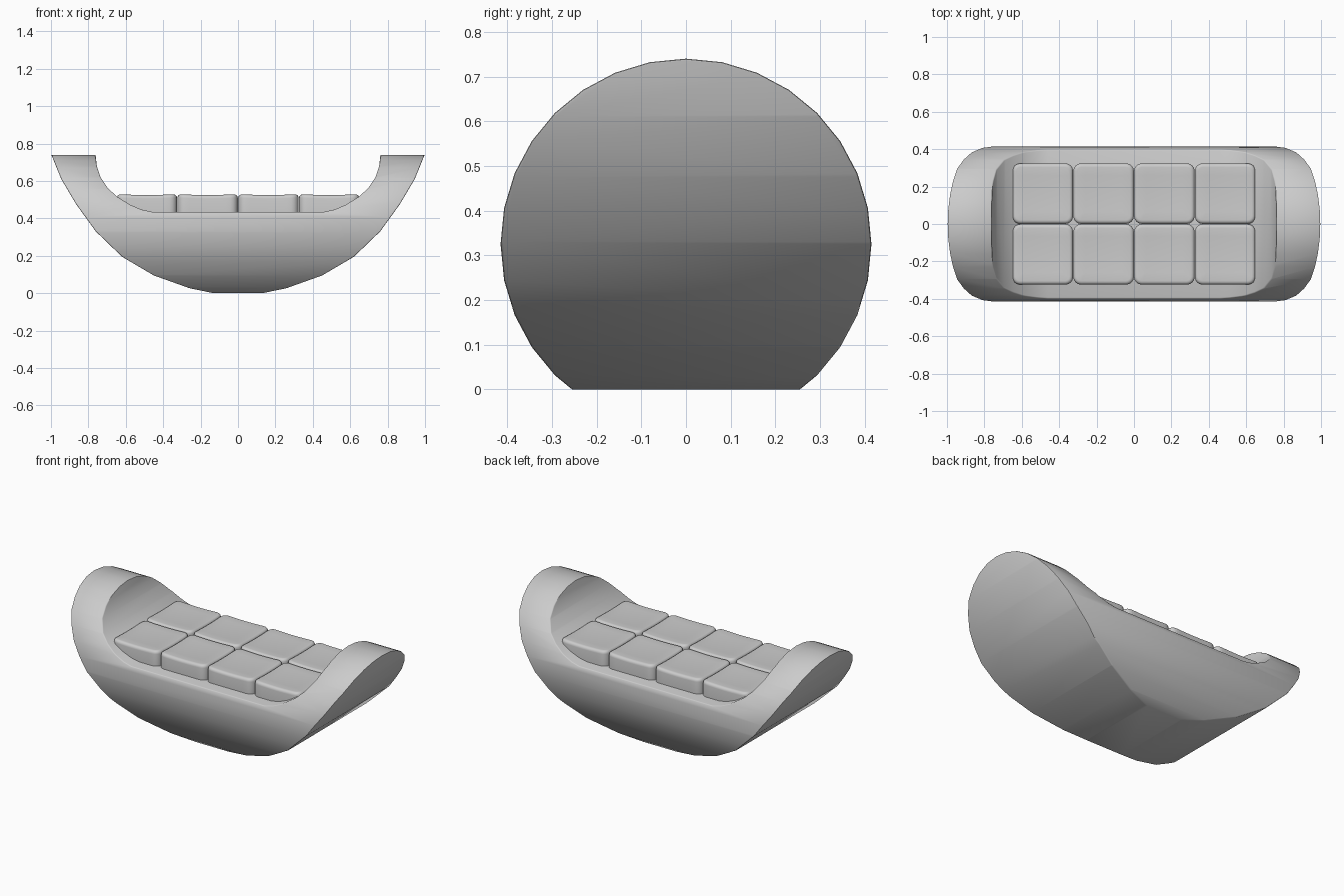
import bpy, bmesh, math

cube = bpy.data.objects.get("Cube")
if cube:
    bpy.data.objects.remove(cube, do_unlink=True)

grey = bpy.data.materials.new("soft_grey")
grey.use_nodes = True
GREY = (0.6, 0.6, 0.6, 1)
grey.diffuse_color = GREY
grey.node_tree.nodes["Principled BSDF"].inputs["Base Color"].default_value = GREY

RADIUS, AXIS_Z = 0.415, 0.325


def make_object(name, bm):
    bmesh.ops.recalc_face_normals(bm, faces=bm.faces[:])
    mesh = bpy.data.meshes.new(name)
    bm.to_mesh(mesh)
    bm.free()
    mesh.materials.append(grey)
    obj = bpy.data.objects.new(name, mesh)
    bpy.context.collection.objects.link(obj)
    return obj


def select_only(obj):
    bpy.ops.object.select_all(action='DESELECT')
    obj.select_set(True)
    bpy.context.view_layer.objects.active = obj


def smooth(obj, angle):
    select_only(obj)
    bpy.ops.object.shade_smooth_by_angle(angle=math.radians(angle))


# Boat-shaped shell: a U profile extruded front to back
outer = [(0.13, 0), (0.26, 0.027), (0.45, 0.095), (0.62, 0.195), (0.76, 0.33),
         (0.865, 0.475), (0.945, 0.61), (1.0, 0.745)]
inner = [(0.762, 0.745), (0.755, 0.68), (0.735, 0.62), (0.695, 0.56), (0.645, 0.515),
         (0.575, 0.472), (0.515, 0.447), (0.46, 0.435)]
half = outer + inner
profile = half + [(-x, z) for x, z in reversed(half)]
bm = bmesh.new()
face = bm.faces.new([bm.verts.new((x, -0.6, z)) for x, z in profile])
moved = bmesh.ops.extrude_face_region(bm, geom=[face])["geom"]
bmesh.ops.translate(bm, vec=(0, 1.2, 0),
                    verts=[v for v in moved if isinstance(v, bmesh.types.BMVert)])
shell = make_object("sofa_shell", bm)

# Round barrel along x that trims the shell
bm = bmesh.new()
ring = [bm.verts.new((-1.2, RADIUS * math.sin(i * math.tau / 32),
                      AXIS_Z + RADIUS * math.cos(i * math.tau / 32))) for i in range(32)]
cap = bm.faces.new(ring)
moved = bmesh.ops.extrude_face_region(bm, geom=[cap])["geom"]
bmesh.ops.translate(bm, vec=(2.4, 0, 0),
                    verts=[v for v in moved if isinstance(v, bmesh.types.BMVert)])
barrel = make_object("barrel_cutter", bm)
barrel.hide_render = True
barrel.hide_set(True)

trim = shell.modifiers.new("trim", 'BOOLEAN')
trim.operation = 'INTERSECT'
trim.solver = 'EXACT'
trim.object = barrel
soften = shell.modifiers.new("soften", 'BEVEL')
soften.width = 0.007
soften.segments = 2
soften.limit_method = 'ANGLE'
soften.angle_limit = math.radians(40)
select_only(shell)
for name in ("trim", "soften"):
    bpy.ops.object.modifier_apply(modifier=name)
bpy.data.objects.remove(barrel, do_unlink=True)
smooth(shell, 35)


# Seat cushions: rounded blocks with a slightly dished top
def cushion(name, cx, cy, size=0.323, low=0.425, high=0.522, corner=0.04, edge=0.02):
    bm = bmesh.new()
    h = size / 2
    bmesh.ops.create_cube(bm, size=1)
    for v in bm.verts:
        v.co = (v.co.x * size, v.co.y * size, low if v.co.z < 0 else high)
    uprights = [e for e in bm.edges if abs(e.verts[0].co.z - e.verts[1].co.z) > 0.01]
    bmesh.ops.bevel(bm, geom=uprights, offset=corner, segments=4, profile=0.5,
                    affect='EDGES')
    rims = [e for e in bm.edges if min(v.co.z for v in e.verts) > high - 0.001]
    bmesh.ops.bevel(bm, geom=rims, offset=edge, segments=4, profile=0.5, affect='EDGES')
    # Slice the block so that the top can sag
    for axis in ((1, 0, 0), (0, 1, 0)):
        for t in (-0.6, -0.3, 0, 0.3, 0.6):
            bmesh.ops.bisect_plane(bm, geom=bm.verts[:] + bm.edges[:] + bm.faces[:],
                                   plane_co=[a * t * h for a in axis], plane_no=axis)
    for v in bm.verts:
        if v.co.z > low + 0.01:
            v.co.z += 0.006 * ((v.co.x / h) ** 2 + (v.co.y / h) ** 2) - 0.002
        v.co.x += cx
        v.co.y += cy
    smooth(make_object(name, bm), 40)


for row, side in ((-1, "front"), (1, "back")):
    for i in range(4):
        cushion(f"{side}_cushion_{i + 1}", (i - 1.5) * 0.325, row * 0.1625)
